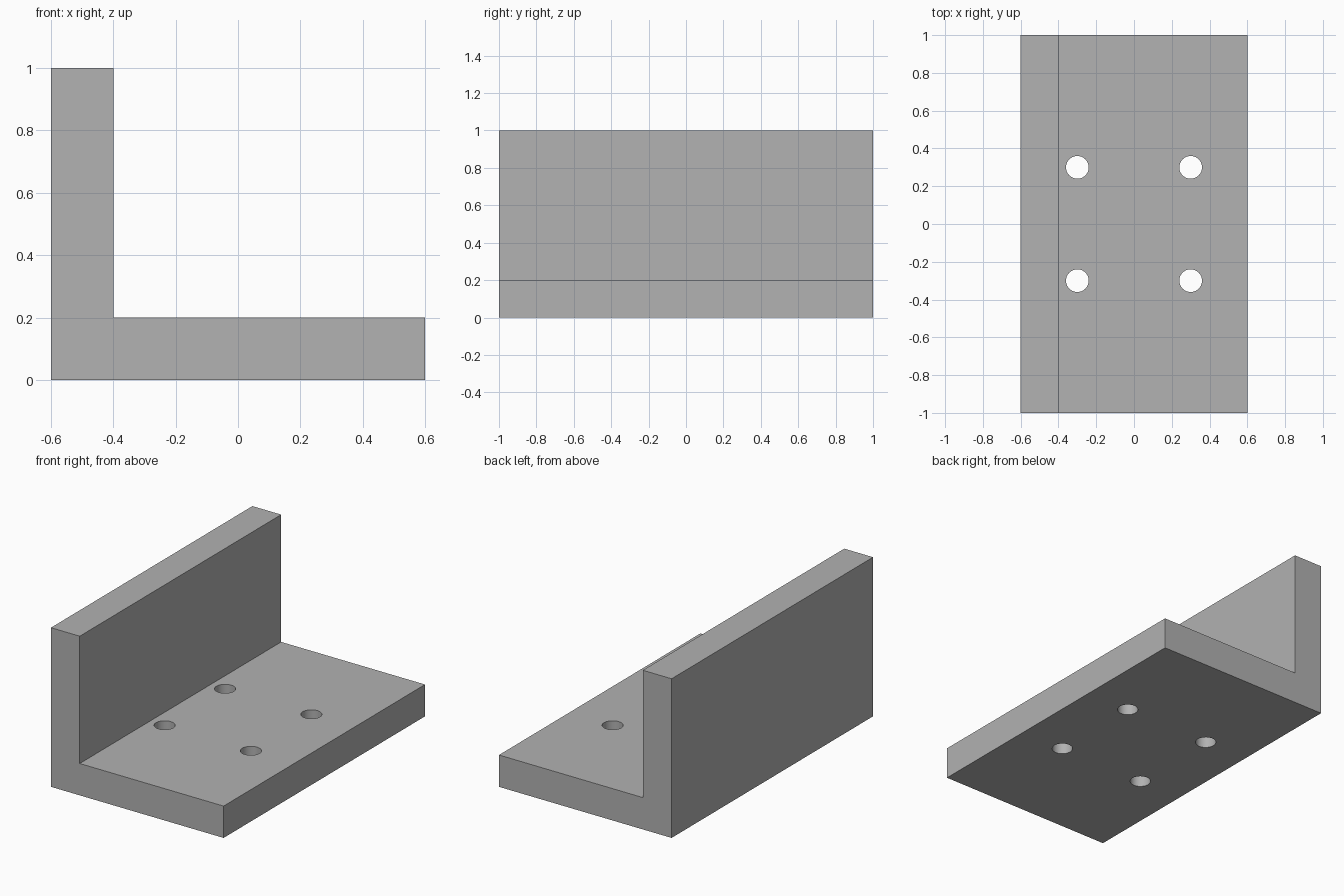
import bpy
import bmesh
import math

default_cube = bpy.data.objects.get("Cube")
if default_cube:
    bpy.data.objects.remove(default_cube, do_unlink=True)

LENGTH, WIDTH, HEIGHT, THICK = 2.0, 1.2, 1.0, 0.2
HOLE_RADIUS, HOLE_OFFSET = 0.06, 0.3

# Plain grey finish
grey = bpy.data.materials.new("plain_grey")
grey.use_nodes = True
grey.diffuse_color = (0.445, 0.445, 0.445, 1)
grey.node_tree.nodes["Principled BSDF"].inputs["Base Color"].default_value = grey.diffuse_color


def make_object(name, bm):
    bmesh.ops.recalc_face_normals(bm, faces=bm.faces)
    mesh = bpy.data.meshes.new(name)
    bm.to_mesh(mesh)
    bm.free()
    mesh.materials.append(grey)
    obj = bpy.data.objects.new(name, mesh)
    bpy.context.collection.objects.link(obj)
    return obj


# Angle bracket: L profile extruded along its length
left, right = -WIDTH / 2, WIDTH / 2
profile = [(left, 0), (right, 0), (right, THICK),
           (left + THICK, THICK), (left + THICK, HEIGHT), (left, HEIGHT)]
bm = bmesh.new()
end = bm.faces.new([bm.verts.new((x, -LENGTH / 2, z)) for x, z in profile])
swept = bmesh.ops.extrude_face_region(bm, geom=[end])["geom"]
bmesh.ops.translate(bm, vec=(0, LENGTH, 0),
                    verts=[g for g in swept if isinstance(g, bmesh.types.BMVert)])
bracket = make_object("angle_bracket", bm)

# Four bolt hole cutters through the base
bm = bmesh.new()
for sx in (-1, 1):
    for sy in (-1, 1):
        pin = bmesh.ops.create_cone(bm, cap_ends=True, segments=48, radius1=HOLE_RADIUS,
                                    radius2=HOLE_RADIUS, depth=THICK * 2)["verts"]
        bmesh.ops.translate(bm, verts=pin,
                            vec=(sx * HOLE_OFFSET, sy * HOLE_OFFSET, THICK / 2))
cutter = make_object("bolt_hole_cutter", bm)
cutter.hide_render = True

# Cut the holes, then discard the cutter
holes = bracket.modifiers.new("bolt_holes", 'BOOLEAN')
holes.operation = 'DIFFERENCE'
holes.solver = 'EXACT'
holes.object = cutter
bpy.ops.object.select_all(action='DESELECT')
bracket.select_set(True)
bpy.context.view_layer.objects.active = bracket
bpy.ops.object.modifier_apply(modifier=holes.name)
bpy.data.objects.remove(cutter, do_unlink=True)

# Smooth hole walls, crisp bracket edges
bpy.ops.object.shade_smooth_by_angle(angle=math.radians(30))
